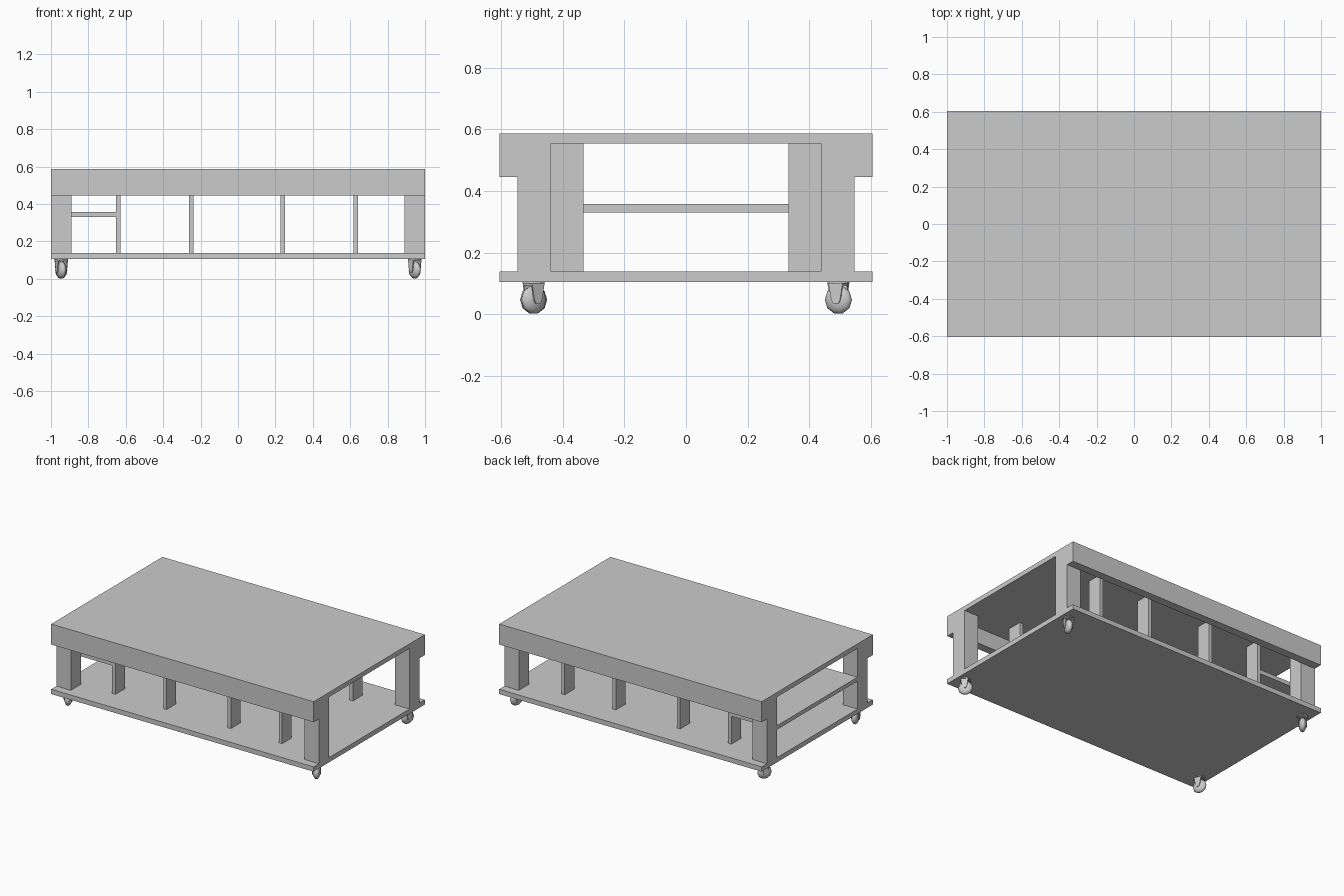
import bpy, bmesh, math
from mathutils import Matrix, Vector

if "Cube" in bpy.data.objects:
    bpy.data.objects.remove(bpy.data.objects["Cube"])


def box(name, x0, x1, y0, y1, z0, z1):
    bm = bmesh.new()
    bmesh.ops.create_cube(bm, size=1)
    bmesh.ops.scale(bm, vec=(x1 - x0, y1 - y0, z1 - z0), verts=bm.verts)
    bmesh.ops.translate(bm, vec=((x0 + x1) / 2, (y0 + y1) / 2, (z0 + z1) / 2), verts=bm.verts)
    return finish(name, bm)


def finish(name, bm):
    bmesh.ops.recalc_face_normals(bm, faces=bm.faces)
    me = bpy.data.meshes.new(name)
    bm.to_mesh(me)
    bm.free()
    ob = bpy.data.objects.new(name, me)
    bpy.context.collection.objects.link(ob)
    return ob


def span(s, a, b):
    return sorted((s * a, s * b))


# Boards
box("table_top", -1, 1, -0.605, 0.605, 0.555, 0.587)
box("bottom_board", -1, 1, -0.605, 0.605, 0.105, 0.138)
box("end_shelf", -1, -0.64, -0.438, 0.438, 0.33, 0.358)

# Aprons, legs and divider posts on both long sides
for sy, side in ((-1, "front"), (1, "back")):
    box(side + "_apron", -1, 1, *span(sy, 0.548, 0.605), 0.446, 0.555)
    for sx, end in ((-1, "left"), (1, "right")):
        box(f"{side}_{end}_leg", *span(sx, 0.89, 1), *span(sy, 0.438, 0.548), 0.138, 0.555)
    for x in (-0.64, -0.25, 0.24, 0.63):
        box(side + "_divider_post", x - 0.0125, x + 0.0125, *span(sy, 0.333, 0.438), 0.138, 0.555)


def caster(name, x, y, yaw):
    place = Matrix.Translation((x, y, 0)) @ Matrix.Rotation(math.radians(yaw), 4, 'Z')

    # Domed wheel with its axle along local x
    bm = bmesh.new()
    shape = (Matrix.Translation((0, 0, 0.047)) @ Matrix.Diagonal((0.5, 1, 1, 1))
             @ Matrix.Rotation(math.pi / 2, 4, 'Y'))
    bmesh.ops.create_uvsphere(bm, u_segments=10, v_segments=8, radius=0.047, matrix=place @ shape)
    for f in bm.faces:
        f.smooth = True
    finish(name + "_wheel", bm)

    # Fork: two round-tipped arms joined by a crown
    bm = bmesh.new()
    outline = [(-0.024, 0.098), (-0.015, 0.045), (-0.008, 0.034), (0.008, 0.034),
               (0.015, 0.045), (0.024, 0.098)]
    for s in (-1, 1):
        face = bm.faces.new([bm.verts.new((s * 0.021, py, pz)) for py, pz in outline])
        ext = bmesh.ops.extrude_face_region(bm, geom=[face])
        verts = [g for g in ext["geom"] if isinstance(g, bmesh.types.BMVert)]
        bmesh.ops.translate(bm, vec=(s * 0.006, 0, 0), verts=verts)
    bmesh.ops.create_cube(bm, size=1, matrix=Matrix.Translation((0, 0, 0.097))
                          @ Matrix.Diagonal((0.054, 0.048, 0.006, 1)))
    bmesh.ops.transform(bm, matrix=place, verts=bm.verts)
    finish(name + "_fork", bm)

    # Mounting plate
    bm = bmesh.new()
    bmesh.ops.create_cone(bm, cap_ends=True, segments=12, radius1=0.036, radius2=0.036, depth=0.005,
                          matrix=place @ Matrix.Translation((0, 0, 0.1025)))
    finish(name + "_plate", bm)


# Swivelled casters
for sx, sy, yaw in ((-1, -1, 20), (1, -1, 35), (-1, 1, -35), (1, 1, -20)):
    caster("caster", sx * 0.945, sy * 0.495, yaw)
